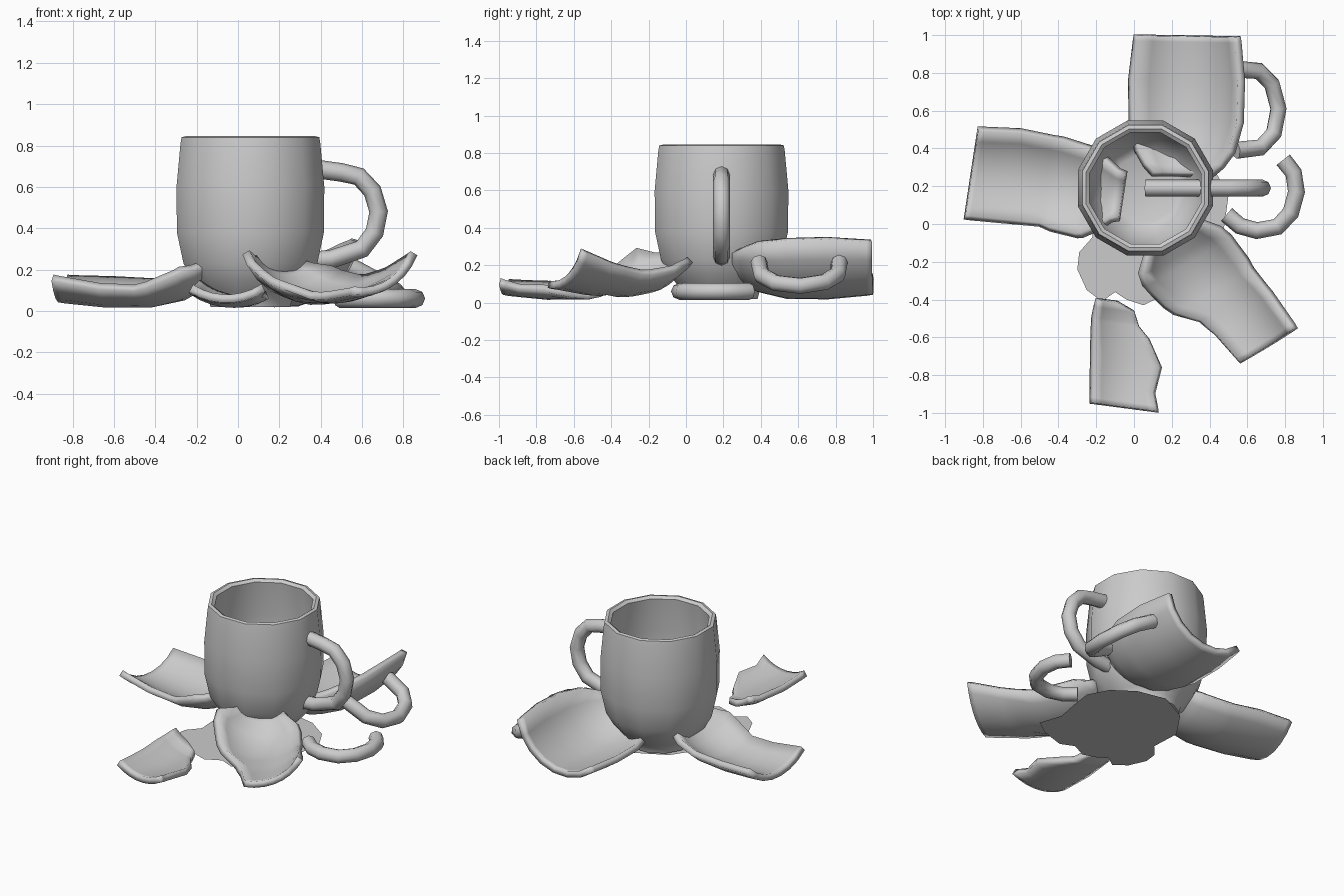
import bpy, bmesh
from math import sin, cos, radians, pi
from mathutils import Matrix

if "Cube" in bpy.data.objects:
    bpy.data.objects.remove(bpy.data.objects["Cube"])

# Outer mug profile: distance from rim -> radius
PROFILE = [(0, .345), (.03, .35), (.24, .37), (.46, .368), (.61, .335),
           (.69, .29), (.75, .24), (.78, .21), (.82, .2)]


def radius(a):
    for (a0, r0), (a1, r1) in zip(PROFILE, PROFILE[1:]):
        if a <= a1:
            return r0 + (r1 - r0) * (a - a0) / (a1 - a0)
    return PROFILE[-1][1]


def make_object(name, verts, faces):
    mesh = bpy.data.meshes.new(name)
    mesh.from_pydata(verts, [], faces)
    obj = bpy.data.objects.new(name, mesh)
    bpy.context.collection.objects.link(obj)
    return obj


def smooth(obj, angle=50):
    bpy.ops.object.select_all(action='DESELECT')
    obj.select_set(True)
    bpy.context.view_layer.objects.active = obj
    bpy.ops.object.shade_smooth_by_angle(angle=radians(angle))


def lathe(name, prof, center, n=12):
    """Spin an (r, z) profile round a vertical axis."""
    verts = [(center[0] + r * cos(2 * pi * (k + .5) / n),
              center[1] + r * sin(2 * pi * (k + .5) / n), z)
             for r, z in prof for k in range(n)]
    faces = [(i * n + k, i * n + (k + 1) % n, (i + 1) * n + (k + 1) % n, (i + 1) * n + k)
             for i in range(len(prof) - 1) for k in range(n)]
    faces += [tuple(reversed(range(n))), tuple(range(len(verts) - n, len(verts)))]
    obj = make_object(name, verts, faces)
    smooth(obj)
    return obj


def shard(name, rows, rim, yaw, pitch=0, n=7, thick=.04):
    """Broken piece of mug wall lying on its side.
    rows: (distance from rim, low angle, high angle); rim: centre of rim circle."""
    # extra rows where the wall profile bends
    full = []
    for (a0, l0, h0), (a1, l1, h1) in zip(rows, rows[1:]):
        full.append((a0, l0, h0))
        for a, _ in PROFILE:
            if a0 + .015 < a < a1 - .015:
                t = (a - a0) / (a1 - a0)
                full.append((a, l0 + (l1 - l0) * t, h0 + (h1 - h0) * t))
    full.append(rows[-1])
    verts, faces = [], []
    for a, lo, hi in full:
        for j in range(n + 1):
            t = radians(lo + (hi - lo) * j / n)
            verts.append((a, radius(a) * sin(t), -radius(a) * cos(t)))
    w = n + 1
    for i in range(len(full) - 1):
        for j in range(n):
            faces.append((i * w + j, i * w + j + 1, (i + 1) * w + j + 1, (i + 1) * w + j))
    obj = make_object(name, verts, faces)
    obj.matrix_world = (Matrix.Translation(rim) @ Matrix.Rotation(radians(yaw), 4, 'Z')
                        @ Matrix.Rotation(radians(pitch), 4, 'Y'))
    mod = obj.modifiers.new("wall", 'SOLIDIFY')
    mod.thickness = thick
    mod.offset = -1
    smooth(obj)
    return obj


def handle(name, pts, r=.045):
    """Round tube along a short path."""
    cu = bpy.data.curves.new(name + "_path", 'CURVE')
    cu.dimensions = '3D'
    cu.bevel_depth = r
    cu.bevel_resolution = 2
    cu.use_fill_caps = True
    sp = cu.splines.new('POLY')
    sp.points.add(len(pts) - 1)
    for p, co in zip(sp.points, pts):
        p.co = (*co, 1)
    obj = bpy.data.objects.new(name, cu)
    bpy.context.collection.objects.link(obj)
    bpy.ops.object.select_all(action='DESELECT')
    obj.select_set(True)
    bpy.context.view_layer.objects.active = obj
    bpy.ops.object.convert(target='MESH')
    smooth(bpy.context.view_layer.objects.active)


# Intact mug, outside then inside
outer = [(r, .84 - a) for a, r in reversed(PROFILE)]
inner = [(.325, .845), (.305, .83), (.33, .6), (.328, .38), (.29, .23), (.22, .12), (.18, .1)]
lathe("mug_body", outer + inner, (.06, .19))
handle("mug_handle", [(x, .19, z) for x, z in [
    (.39, .685), (.5, .67), (.585, .65), (.65, .58), (.68, .48),
    (.66, .38), (.6, .3), (.45, .25), (.06, .22)]])

# Broken wall pieces
shard("left_shard", [(0, -46, 46), (.23, -40, 48), (.4, -38, 46),
                     (.64, -52, 46), (.82, -42, 42)], (-.865, .27, .385), -8.6)
shard("front_right_shard", [(0, -64, 8), (.2, -54, 14), (.3, -50, 20), (.4, -47, 38),
                            (.52, -48, 50), (.675, -50, 68), (.79, -40, 50)],
      (.595, -.70, .42), 120, 3)
shard("front_shard", [(0, -33, 32), (.1, -26, 33), (.24, -28, 35), (.38, -14, 38),
                      (.44, -4, 39), (.52, 2, 40), (.56, 18, 40)],
      (-.055, -.975, .385), 82.5)
shard("back_shard", [(0, -41, 80), (.24, -43, 83), (.46, -42, 82), (.62, -40, 78),
                     (.7, -36, 70), (.75, -30, 60)], (.225, 1.0, .385), -91)

# Handle still joined to the back piece, tilted down
handle("back_shard_handle", [(.54, .82, .215), (.66, .81, .15), (.73, .74, .11), (.765, .61, .09),
                             (.74, .48, .105), (.67, .405, .145), (.54, .39, .215)])
# Loose handle lying flat
handle("loose_handle", [(x, y, .06) for x, y in [
    (.79, .34), (.845, .27), (.86, .17), (.83, .06), (.76, -.015), (.65, -.035),
    (.56, -.01), (.49, .05)]])

# Flat spill under the mug
spill = [(-.23, .13), (-.22, -.07), (-.29, -.15), (-.3, -.24), (-.25, -.35), (-.17, -.41),
         (-.1, -.36), (-.04, -.4), (.05, -.43), (.15, -.38), (.24, -.42), (.4, -.37),
         (.5, -.3), (.45, -.15), (.48, 0), (.5, .15), (.43, .28), (.29, .38), (.1, .42), (-.1, .32)]
make_object("spill", [(x, y, .01) for x, y in spill], [tuple(range(len(spill)))])
